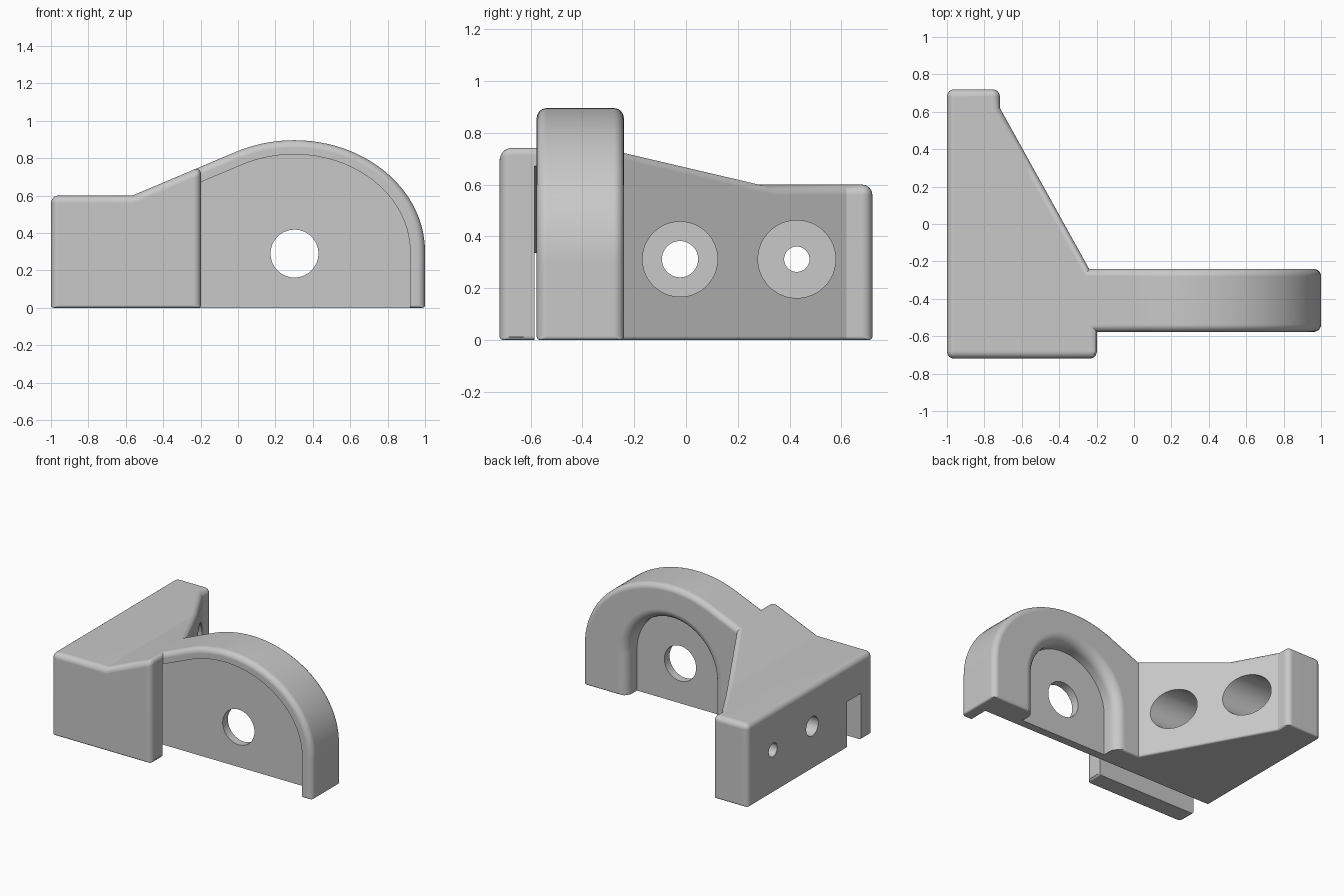
import bpy, bmesh
from math import sin, cos, pi, radians

cube = bpy.data.objects.get("Cube")
if cube:
    bpy.data.objects.remove(cube, do_unlink=True)

grey = bpy.data.materials.new("plain grey")
grey.use_nodes = True
colour = (0.58, 0.58, 0.58, 1)
grey.diffuse_color = colour
grey.node_tree.nodes["Principled BSDF"].inputs["Base Color"].default_value = colour


def loft(name, rings):
    """Solid skinned through matching closed rings of points."""
    bm = bmesh.new()
    loops = [[bm.verts.new(p) for p in ring] for ring in rings]
    for a, b in zip(loops, loops[1:]):
        for i in range(len(a)):
            j = (i + 1) % len(a)
            bm.faces.new((a[i], a[j], b[j], b[i]))
    bm.faces.new(loops[0])
    bm.faces.new(loops[-1])
    bmesh.ops.recalc_face_normals(bm, faces=bm.faces[:])
    mesh = bpy.data.meshes.new(name)
    bm.to_mesh(mesh)
    bm.free()
    mesh.materials.append(grey)
    ob = bpy.data.objects.new(name, mesh)
    bpy.context.collection.objects.link(ob)
    return ob


def along_y(name, outline, y0, y1):
    return loft(name, [[(x, y, z) for x, z in outline] for y in (y0, y1)])


def cylinder(name, axis, a, b, r, start, end, n=48):
    ring = [(a + r * cos(2 * pi * i / n), b + r * sin(2 * pi * i / n)) for i in range(n)]
    if axis == "y":
        return along_y(name, ring, start, end)
    return loft(name, [[(x, y, z) for y, z in ring] for x in (start, end)])


def apply(ob, mod):
    bpy.context.view_layer.objects.active = ob
    bpy.ops.object.modifier_apply(modifier=mod.name)


def combine(ob, tool, operation="DIFFERENCE"):
    mod = ob.modifiers.new("cut", "BOOLEAN")
    mod.operation, mod.solver, mod.object = operation, "EXACT", tool
    apply(ob, mod)
    bpy.data.objects.remove(tool, do_unlink=True)


def arc(rx, rz, start, n=32):
    """Elliptical arc about the hub, from the right side over to the left."""
    return [(0.3 + rx * cos(start * i / n), 0.3 + rz * sin(start * i / n)) for i in range(n + 1)]


# Body: side profile crossed with the plan outline
sweep = radians(115)
profile = [(-1, 0), (1, 0)] + arc(0.7, 0.596, sweep) + [(-0.565, 0.6), (-1, 0.6)]
plan = [(-1.2, -0.72), (-0.198, -0.72), (-0.198, -0.577), (1.2, -0.577), (1.2, -0.24),
        (-0.24, -0.24), (-0.717, 0.62), (-0.717, 0.72), (-1.2, 0.72)]
body = along_y("bracket_body", profile, -1, 1)
combine(body, loft("plan", [[(x, y, z) for x, y in plan] for z in (-1, 2)]), "INTERSECT")

# Rounded outer edges, tighter along the base
bm = bmesh.new()
bm.from_mesh(body.data)
weight = bm.edges.layers.float.get("bevel_weight_edge") or bm.edges.layers.float.new("bevel_weight_edge")
for e in bm.edges:
    if e.is_convex and e.calc_face_angle(0) > 0.45:
        e[weight] = 0.35 if all(v.co.z < 0.01 for v in e.verts) else 1
bm.to_mesh(body.data)
bm.free()
bevel = body.modifiers.new("round", "BEVEL")
bevel.limit_method, bevel.width, bevel.segments = "WEIGHT", 0.04, 6
bevel.use_clamp_overlap = False
apply(body, bevel)

# Front recess, whose sloping roof runs on as a slot behind the front flange
groove = [(-1.2, -0.2), (0.92, -0.2)] + arc(0.62, 0.52, sweep) + [(-1.2, 0.253)]
combine(body, along_y("groove", groove, -0.585, -0.425))


# Back pocket with a flared mouth
def arch(y, r):
    pts = [(0.3 + r, -0.2)] + [(0.3 + r * cos(pi * i / 40), 0.3 + r * sin(pi * i / 40)) for i in range(41)]
    return [(x, y, z) for x, z in pts + [(0.3 - r, -0.2)]]


inner, flare = 0.35, 0.07
rings = [arch(-0.365, inner)]
for k in range(7):
    t = k * pi / 12
    rings.append(arch(-0.24 - flare + flare * sin(t), inner + flare * (1 - cos(t))))
rings.append(arch(-0.15, inner + flare))
combine(body, loft("pocket", rings))

# Pivot hole and the two counterbored bolt holes
combine(body, cylinder("pivot_hole", "y", 0.302, 0.29, 0.128, -0.9, 0))
for y, small, large in ((-0.023, 0.07, 0.145), (0.428, 0.049, 0.15)):
    combine(body, cylinder("bolt_hole", "x", y, 0.312, small, -1.2, 0))
    combine(body, cylinder("counterbore", "x", y, 0.312, large, -0.9, 0))

# Smooth shading with crisp edges
bpy.ops.object.select_all(action="DESELECT")
body.select_set(True)
bpy.context.view_layer.objects.active = body
bpy.ops.object.shade_smooth_by_angle(angle=radians(20))
normals = body.modifiers.new("even_normals", "WEIGHTED_NORMAL")
normals.keep_sharp = True
